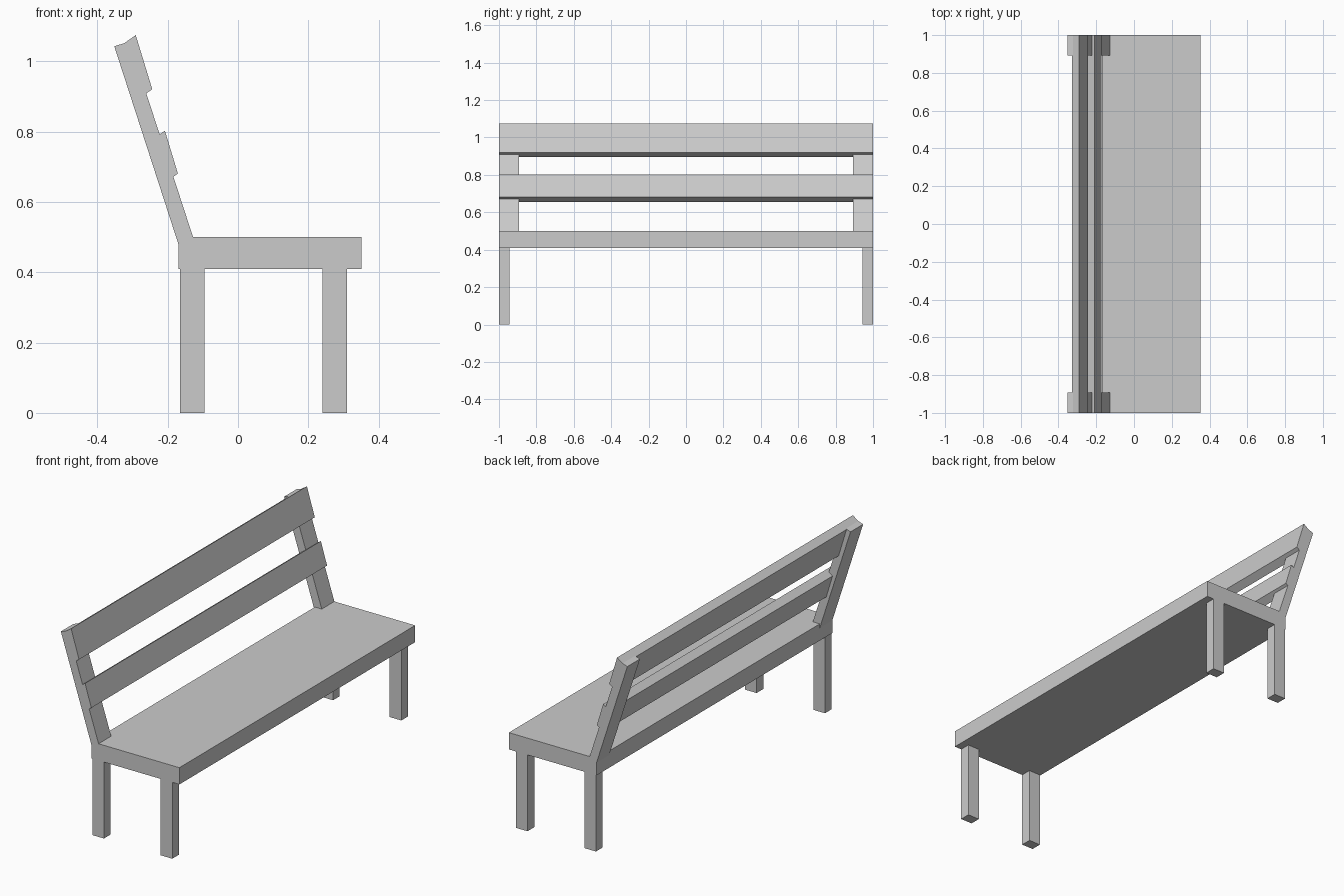
import bpy

if "Cube" in bpy.data.objects:
    bpy.data.objects.remove(bpy.data.objects["Cube"])


def prism(name, profile, y0, y1):
    """Extrude an (x, z) profile, listed counter-clockwise, from y0 to y1."""
    n = len(profile)
    verts = [(x, y, z) for y in (y0, y1) for x, z in profile]
    faces = [tuple(range(n)), tuple(range(2 * n - 1, n - 1, -1))]
    faces += [(i, i + n, (i + 1) % n + n, (i + 1) % n) for i in range(n)]
    mesh = bpy.data.meshes.new(name)
    mesh.from_pydata(verts, [], faces)
    obj = bpy.data.objects.new(name, mesh)
    bpy.context.collection.objects.link(obj)
    return obj


def rect(x0, x1, z0, z1):
    return [(x0, z0), (x1, z0), (x1, z1), (x0, z1)]


def mirror_y(obj):
    mod = obj.modifiers.new("mirror", 'MIRROR')
    mod.use_axis = (False, True, False)


# Seat plank
prism("seat", rect(-0.169, 0.352, 0.41, 0.50), -1, 1)

# Legs, mirrored to the far end
mirror_y(prism("back_legs", rect(-0.165, -0.096, 0, 0.41), -1, -0.943))
mirror_y(prism("front_legs", rect(0.241, 0.31, 0, 0.41), -1, -0.943))

# Leaning back posts, sunk into the seat
post = [(-0.168, 0.475), (-0.123, 0.485), (-0.309, 1.057), (-0.352, 1.043)]
mirror_y(prism("back_posts", post, -1, -0.893))


# Back slats with skewed edges, half sunk into the posts
def slat(name, bottom, top, dx=-0.037, dz=-0.026):
    (bx, bz), (tx, tz) = bottom, top
    prism(name, [(bx + dx, bz + dz), bottom, top, (tx + dx, tz + dz)], -1, 1)


slat("upper_slat", (-0.244, 0.921), (-0.291, 1.075))
slat("lower_slat", (-0.171, 0.681), (-0.208, 0.803))
